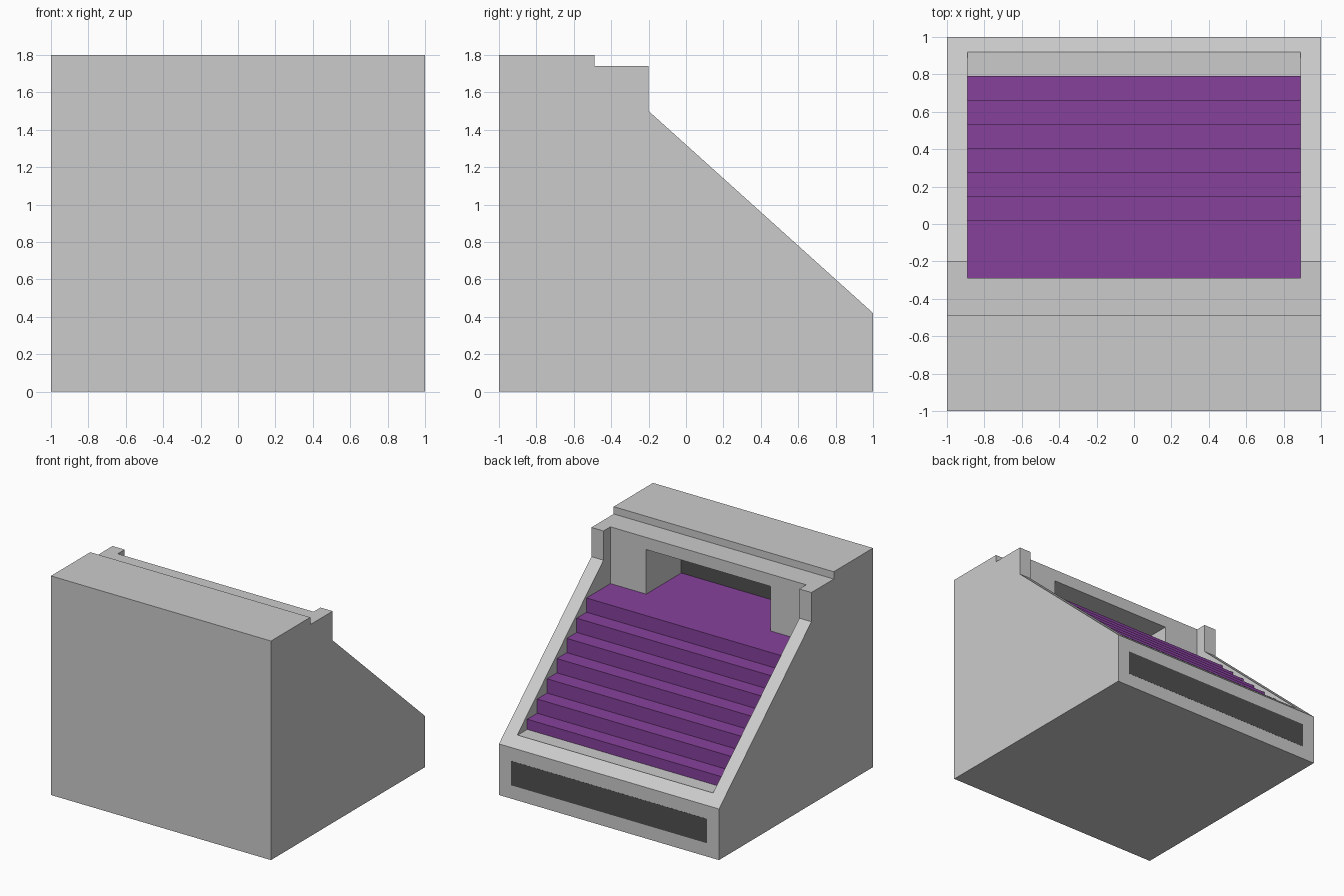
import bpy, bmesh

if "Cube" in bpy.data.objects:
    bpy.data.objects.remove(bpy.data.objects["Cube"])


def material(name, rgb):
    m = bpy.data.materials.new(name)
    m.diffuse_color = (*rgb, 1)
    m.use_nodes = True
    m.node_tree.nodes["Principled BSDF"].inputs["Base Color"].default_value = m.diffuse_color
    return m


shell = material("light_grey", (0.8, 0.8, 0.8))
inner = material("inner_grey", (0.55, 0.55, 0.53))
purple = material("purple", (0.24, 0.053, 0.33))
dark = material("dark_grey", (0.08, 0.08, 0.08))


def extrude_x(name, profile, half_width, mats, edge_mats=None, cap=0):
    """Extrude a (y, z) profile along x; edge_mats gives a slot per profile edge."""
    bm = bmesh.new()
    rings = [[bm.verts.new((x, y, z)) for y, z in profile] for x in (-half_width, half_width)]
    n = len(profile)
    for ring in rings:
        bm.faces.new(ring).material_index = cap
    for i in range(n):
        j = (i + 1) % n
        f = bm.faces.new((rings[0][i], rings[0][j], rings[1][j], rings[1][i]))
        f.material_index = edge_mats[i] if edge_mats else 0
    bmesh.ops.recalc_face_normals(bm, faces=bm.faces)
    me = bpy.data.meshes.new(name)
    bm.to_mesh(me)
    bm.free()
    for m in mats:
        me.materials.append(m)
    ob = bpy.data.objects.new(name, me)
    bpy.context.collection.objects.link(ob)
    return ob


def cut(target, cutter):
    cutter.hide_render = True
    mod = target.modifiers.new("cut", 'BOOLEAN')
    mod.operation = 'DIFFERENCE'
    mod.solver = 'EXACT'
    mod.material_mode = 'TRANSFER'
    mod.object = cutter
    bpy.context.view_layer.objects.active = target
    bpy.ops.object.modifier_apply(modifier=mod.name)
    bpy.data.objects.remove(cutter)


# Outer casing with sloped rear
casing = extrude_x("casing", [(-1, 0), (1, 0), (1, 0.42), (-0.2, 1.5), (-0.2, 1.74),
                              (-0.49, 1.74), (-0.49, 1.8), (-1, 1.8)], 1, [shell])

# Stepped cavity: grey floor ledge, seven purple steps, grey back wall
profile, edges = [(0.92, 0.488)], [0]
for i in range(7):
    y, top = 0.79 - i * 0.1283, 0.572 + i * 0.117
    profile += [(y, top - 0.117 if i else 0.488), (y, top)]
    edges += [1, 1]
profile += [(-0.29, 1.274), (-0.29, 2), (0.92, 2)]
edges += [0, 0, 0]
cut(casing, extrude_x("cavity_cutter", profile, 0.89, [inner, purple], edges))

# Niche in the back wall: purple floor, dark far end
cut(casing, extrude_x("niche_cutter", [(-0.745, 1.274), (-0.25, 1.274), (-0.25, 1.64), (-0.745, 1.64)],
                      0.565, [inner, purple, dark], [1, 0, 0, 2]))

# Dark strip on the low rear face
extrude_x("rear_strip", [(0.99, 0.11), (1.001, 0.11), (1.001, 0.31), (0.99, 0.31)], 0.89, [dark])
